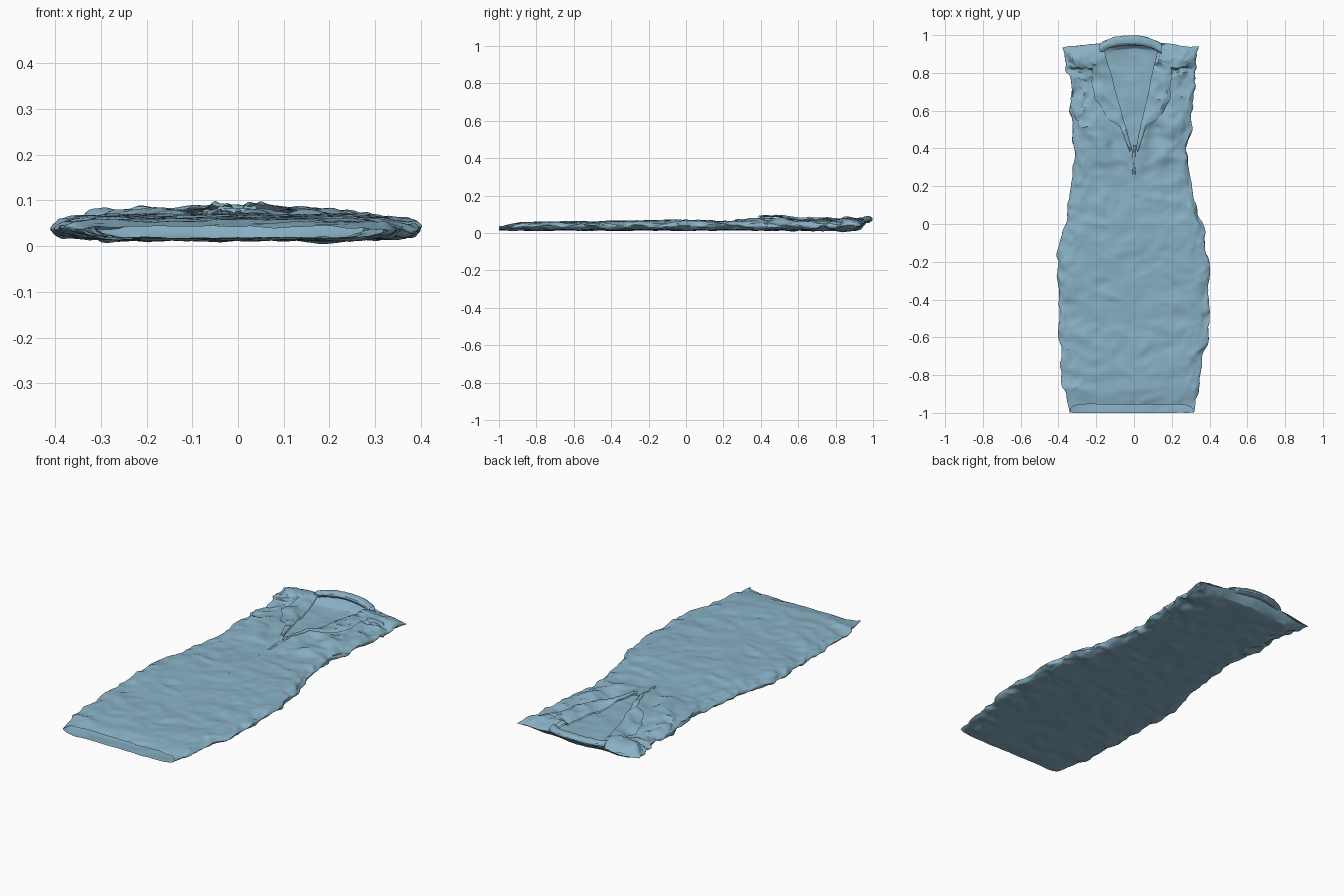
import bpy, bmesh, math
from mathutils import Vector, noise

if "Cube" in bpy.data.objects:
    bpy.data.objects.remove(bpy.data.objects["Cube"])

fabric = bpy.data.materials.new("blue_fabric")
fabric.diffuse_color = (0.25, 0.44, 0.56, 1)
fabric.use_nodes = True
fabric.node_tree.nodes["Principled BSDF"].inputs["Base Color"].default_value = fabric.diffuse_color

# Side outlines (y, x), height profile (y, z), lapel width (y, w)
LEFT = [(-1, -.342), (-.8, -.385), (-.6, -.397), (-.18, -.403), (0, -.37), (.2, -.33),
        (.4, -.315), (.48, -.333), (.65, -.333), (.8, -.35), (.93, -.378)]
RIGHT = [(-1, .318), (-.8, .35), (-.6, .388), (-.48, .402), (-.2, .397), (0, .36), (.2, .3),
         (.4, .28), (.5, .3), (.65, .31), (.8, .322), (.94, .345)]
TOP = [(-1, .034), (-.955, .040), (-.88, .054), (-.6, .058), (-.3, .062), (0, .068), (.2, .06),
       (.42, .072), (.55, .069), (.7, .057), (.8, .056), (.88, .060), (.96, .045)]
LAPEL = [(.4, .012), (.54, .03), (.57, .08), (.68, .12), (.8, .1), (.94, .06)]


def interp(table, y):
    for (a, p), (b, q) in zip(table, table[1:]):
        if y <= b:
            return p + (q - p) * max(0, (y - a) / (b - a))
    return table[-1][1]


def ramp(v, lo, hi):
    return max(0, min(1, (v - lo) / (hi - lo)))


def n(x, y, z=0.0):
    return noise.noise(Vector((x, y, z)))


def edge(side, y):
    return interp(LEFT if side < 0 else RIGHT, y) + side * .006 * n(9 * y, 3 * side, 7)


def neck(side, y):
    return max(0, (y - .36) / .58) * (-.165 if side < 0 else .128)


def crease(x, y, seed):
    # Soft billows plus sharp-ridged folds
    wx = x + .06 * n(6 * x, 6 * y, seed)
    wy = y + .06 * n(6 * x, 6 * y, seed + 9)
    ridge = .3 - abs(n(5 * wx + 2 * wy, 9 * wy, seed))
    fine = .3 - abs(n(12 * wx - 5 * wy, 15 * wy, seed + 5))
    return .006 * n(4 * wx, 7 * wy, seed + 3) + .014 * ridge + .009 * fine


def section(x, y):
    e = edge(-1 if x < 0 else 1, y)
    t = min(1, abs(x / e))
    return t, math.sqrt(max(0, 1 - t ** 8))


def middle(y):
    return .040 - .006 * ramp(-y, .9, 1)


def shoulder_y(t):
    # Shoulder seam, highest near the neck
    return .972 - .034 * t


def front_z(x, y):
    t, h = section(x, y)
    amp = .75 + .6 * ramp(y, .2, .5) - .5 * ramp(y, .88, .96)
    w = crease(x, y, 1) * amp
    # diagonal bust and waist pulls
    bust = math.exp(-((y - .44) / .16) ** 2) * min(1, abs(x) / .08)
    w += .010 * bust * math.sin(38 * (abs(x) * 1.1 - y * .35)) * (1 - t * .5)
    z = middle(y) + (interp(TOP, y) - middle(y) + w) * h
    seam = ramp(y, shoulder_y(t) - .035, shoulder_y(t)) ** 2
    return z + (seam_z(x) - z) * seam


def seam_z(x):
    return .040 + .026 * ramp(-abs(x), -.26, -.1)


def back_z(x, y):
    t, h = section(x, y)
    z = middle(y) - (.026 - .55 * crease(x, y, 20)) * h * (1 - .3 * ramp(-y, .93, 1))
    seam = ramp(y, shoulder_y(t) - .05, shoulder_y(t)) ** 1.5    # climbs to the shoulder and collar
    return z + (seam_z(x) - z) * seam


def crumple(p):
    # Shared 3D warp: strong at the side seams and bodice, weak at mid skirt
    t = abs(p.x / edge(-1 if p.x < 0 else 1, p.y))
    upper = ramp(p.y, .45, .6)
    amp = .3 + 1.0 * ramp(t, .7, .95) + .7 * upper * ramp(t, .3, .6)
    amp *= 1 - .7 * ramp(-p.y, .9, .98) - .6 * ramp(p.y, .88, .96)
    q = Vector((p.x * 13, p.y * 11, p.z * 30))
    a = noise.noise_vector(q) * .011 + noise.noise_vector(q * 2.3 + Vector((3, 7, 1))) * .006
    return p + Vector((a.x, a.y, a.z * .8)) * amp


def sheet(name, nu, nv, fn):
    # Grid of cloth from fn(u, v)
    bm = bmesh.new()
    rows = [[bm.verts.new(crumple(Vector(fn(i / nu, j / nv)))) for i in range(nu + 1)]
            for j in range(nv + 1)]
    for v in bm.verts:
        v.co.z = max(.003, v.co.z)
        v.co.y = max(-1, min(1, v.co.y))
    for a, b in zip(rows, rows[1:]):
        for i in range(nu):
            bm.faces.new((a[i], a[i + 1], b[i + 1], b[i]))
    bmesh.ops.remove_doubles(bm, verts=bm.verts, dist=.0002)
    bmesh.ops.recalc_face_normals(bm, faces=bm.faces)
    up = sum(f.normal.z * f.calc_area() for f in bm.faces) > 0
    if name != "collar" and up == (name == "dress_back"):
        bmesh.ops.reverse_faces(bm, faces=bm.faces)
    me = bpy.data.meshes.new(name)
    bm.to_mesh(me)
    bm.free()
    me.materials.append(fabric)
    ob = bpy.data.objects.new(name, me)
    bpy.context.collection.objects.link(ob)
    bpy.ops.object.select_all(action='DESELECT')
    ob.select_set(True)
    bpy.context.view_layer.objects.active = ob
    bpy.ops.object.shade_smooth_by_angle(angle=math.radians(22))


def span(k, lo, hi):
    return lo + (hi - lo) * k


# Back panel
def back(u, v):
    s = math.sin((u - .5) * math.pi)
    y = span(v, -1, shoulder_y(abs(s)))
    x = s * abs(edge(-1 if s < 0 else 1, y))
    return (x, y, back_z(x, y))


sheet("dress_back", 60, 140, back)


# Front halves, split by the V neck
def front(side):
    def fn(u, v):
        f = math.sin(u * math.pi / 2)
        t = f + (1 - f) * abs(neck(side, .96) / edge(side, .94))
        y = span(v, -.955 - .045 * f ** 16, shoulder_y(t))
        x = span(f, neck(side, y), edge(side, y))
        return (x, y, front_z(x, y))
    return fn


# Lapels lying over the front
def lapel(side):
    def fn(u, v):
        y = span(v, .4, .93)
        x = neck(side, y) + side * u * interp(LAPEL, y)
        lift = .012 * math.sin(math.pi * min(1, u * .7 + .1)) + .004
        return (x, y - .015 * u, front_z(x, y) + lift)
    return fn


# Shoulder flaps with a folded, hanging lower edge
def flap(side):
    def fn(u, v):
        y = span(v, .812 + .012 * n(7 * u, side, 3), .935)
        x = span(u, neck(side, y) + side * .02, edge(side, y) * .99)
        fold = .018 * math.sin(math.pi * min(1, .08 + v * .92)) ** .7 * (1 - u ** 6)
        if v == 0:                                # lip tucked down
            fold = -.004
            y += .003
        return (x, y + .02 * (1 - u) * v, front_z(x, y) + fold + .007 * n(12 * x, 14 * y, 8) * (1 - v))
    return fn


for side, word in ((-1, "left"), (1, "right")):
    sheet("dress_front_" + word, 38, 140, front(side))
    sheet("lapel_" + word, 10, 36, lapel(side))
    sheet("shoulder_flap_" + word, 24, 10, flap(side))


# Rolled collar, standing on the back neckline and falling to both lapels
def collar(u, v):
    a = span(u, -1, 1)
    x = -.02 + a * .165
    y = .972 - .045 * abs(a) ** 2.5
    ang = 2 * math.pi * v
    r = .026 + .003 * n(5 * a, 2, 6)
    return (x, y + r * math.cos(ang), .074 - .010 * a * a + r * .65 * math.sin(ang))


sheet("collar", 32, 12, collar)


# Small fastening seam below the V
def placket(u, v):
    y = span(v, .26, .42)
    x = span(u, -.007, .007) + .004 * n(12 * y, 1, 1)
    return (x, y, front_z(x, y) + .004 * math.sin(math.pi * u) + .001)


sheet("front_placket", 4, 14, placket)
